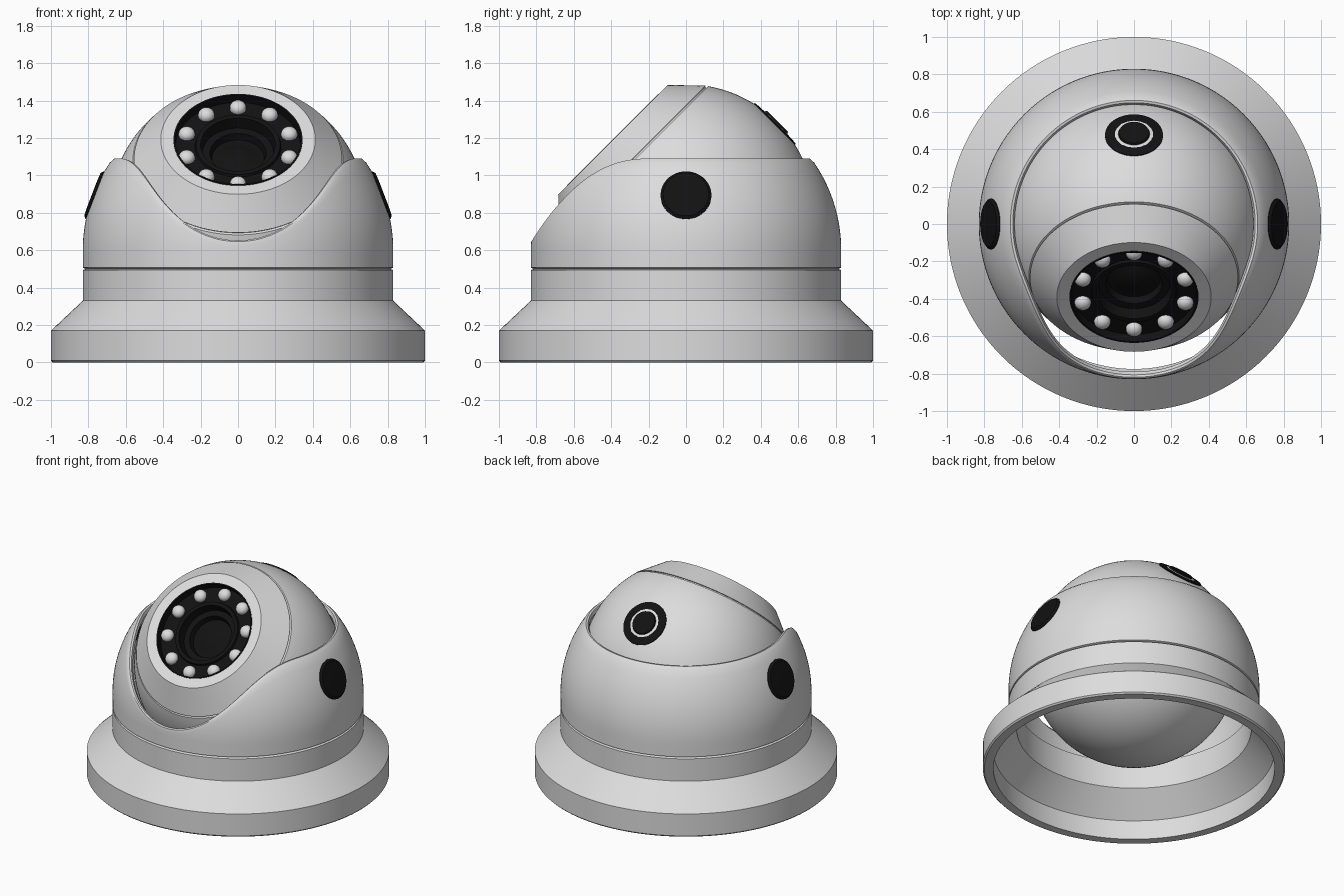
import bpy, bmesh, math
from mathutils import Matrix, Vector

if "Cube" in bpy.data.objects:
    bpy.data.objects.remove(bpy.data.objects["Cube"])

def material(name, rgb):
    m = bpy.data.materials.new(name)
    m.diffuse_color = (*rgb, 1)
    m.use_nodes = True
    m.node_tree.nodes["Principled BSDF"].inputs["Base Color"].default_value = m.diffuse_color
    return m

GREY = material("light_grey", (0.72, 0.72, 0.72))
BLACK = material("black", (0.006, 0.006, 0.006))

def finish(name, bm, mat, angle=32):
    bmesh.ops.remove_doubles(bm, verts=bm.verts, dist=1e-5)
    bmesh.ops.recalc_face_normals(bm, faces=bm.faces)
    me = bpy.data.meshes.new(name)
    bm.to_mesh(me)
    bm.free()
    me.materials.append(mat)
    ob = bpy.data.objects.new(name, me)
    bpy.context.collection.objects.link(ob)
    bpy.ops.object.select_all(action='DESELECT')
    ob.select_set(True)
    bpy.context.view_layer.objects.active = ob
    bpy.ops.object.shade_smooth_by_angle(angle=math.radians(angle))
    return ob

def revolve(name, profile, mat, matrix=Matrix(), seg=128, closed=False):
    """Spin (radius, height) points about local z; profile may depend on the angle."""
    bm = bmesh.new()
    rings = []
    for i in range(seg):
        a = 2 * math.pi * i / seg
        pts = profile(a) if callable(profile) else profile
        rings.append([bm.verts.new(matrix @ Vector((r * math.cos(a), r * math.sin(a), z)))
                      for r, z in pts])
    n = len(rings[0])
    for i in range(seg):
        p, q = rings[i], rings[(i + 1) % seg]
        for j in range(n if closed else n - 1):
            k = (j + 1) % n
            if not closed and pts[j][0] == 0 and pts[k][0] == 0:
                continue
            quad = [p[j], q[j], q[k], p[k]]
            if pts[j][0] == 0:
                quad.remove(q[j])
            if pts[k][0] == 0:
                quad.remove(q[k])
            bm.faces.new(quad)
    return finish(name, bm, mat)

# Hollow base flange
revolve("base_flange", [(0.93, 0), (0.99, 0), (1.0, 0.01), (1.0, 0.17), (0.83, 0.33),
                        (0.83, 0.493), (0.815, 0.5), (0.775, 0.5), (0.775, 0.30),
                        (0.93, 0.14)], GREY, closed=True)

# Domed housing shell with a swept notch at the front
def dome(z, radius):
    return math.sqrt(radius ** 2 - max(0, z - 0.6) ** 2)

def notch(y):
    u = min(max(-(y + 0.2), 0), 0.63)
    return 1.09 - 0.44 * (u / 0.63) ** 2.3

def housing_profile(a):
    lo, hi = 0.52, 1.09
    for _ in range(30):
        t = (lo + hi) / 2
        if notch(dome(t, 0.83) * math.sin(a)) > t:
            lo = t
        else:
            hi = t
    t, r = lo, dome(lo, 0.83)
    out = [(0.815, 0.5)]
    for i in range(15):
        z = 0.507 + (t - 0.022 - 0.507) * i / 14
        out.append((dome(z, 0.83), z))
    out += [(r - 0.001, t - 0.007), (r - 0.009, t), (r - 0.022, t - 0.003)]
    for i in range(11):
        z = t - 0.025 + (0.5 - t + 0.025) * i / 10
        out.append((dome(z, 0.79), z))
    return out

revolve("housing_shell", housing_profile, GREY, seg=192, closed=True)

# Eyeball tilted 45 degrees up toward the front
CENTRE = Matrix.Translation((0, 0, 0.8))
EYE = CENTRE @ Matrix.Rotation(math.radians(45), 4, 'X')
R = 0.687

def sphere_points(a0, a1, n):
    """Arc of the eyeball, angles measured from the local south pole."""
    res = []
    for i in range(n + 1):
        a = a0 + (a1 - a0) * i / n
        res.append((R * math.sin(a) if a > 0 else 0, -R * math.cos(a)))
    return res

seam = math.acos(-0.395 / R)
ball = sphere_points(0, seam, 48)
ball += [(0.548, 0.396), (0.548, 0.404), (0.556, 0.406), (0.413, 0.553), (0.34, 0.55),
         (0.34, 0.34), (0, 0.34)]
revolve("eyeball", ball, GREY, EYE)

# Black recessed lens cup with stepped barrel and glass
revolve("lens_cup", [(0, 0.33), (0.343, 0.33), (0.345, 0.554), (0.336, 0.554),
                     (0.334, 0.5), (0.23, 0.5), (0.225, 0.515), (0.2, 0.515),
                     (0.19, 0.45), (0.15, 0.45), (0.14, 0.41), (0.11, 0.41),
                     (0.08, 0.425), (0.04, 0.434), (0, 0.437)], BLACK, EYE)

# Ring of ten infrared lamps
lamp = [(0, -0.01), (0.044, -0.01), (0.044, 0.008)]
lamp += [(0.044 * math.cos(k * math.pi / 12), 0.008 + 0.036 * math.sin(k * math.pi / 12))
         for k in range(1, 6)] + [(0, 0.044)]
for k in range(10):
    a = math.radians(90 + 36 * k)
    place = Matrix.Translation((0.288 * math.cos(a), 0.288 * math.sin(a), 0.5))
    revolve(f"lamp_{k + 1}", lamp, GREY, EYE @ place, seg=24)

# Black plugs on both sides of the housing
side_plug = [(0, 0.78), (0.136, 0.78), (0.136, 0.822), (0.122, 0.834), (0.07, 0.836), (0, 0.836)]
for name, s in (("right", 1), ("left", -1)):
    m = Matrix.Translation((0, 0, 0.6)) @ Matrix.Rotation(s * math.radians(69), 4, 'Y')
    revolve(f"{name}_plug", side_plug, BLACK, m, seg=64)

# Black plug on the back of the eyeball
revolve("back_plug", [(0, 0.62), (0.155, 0.62), (0.155, 0.674), (0.15, 0.677), (0.085, 0.68),
                      (0.08, 0.692), (0, 0.692)], BLACK,
        CENTRE @ Matrix.Rotation(math.radians(-45), 4, 'X'), seg=64)
